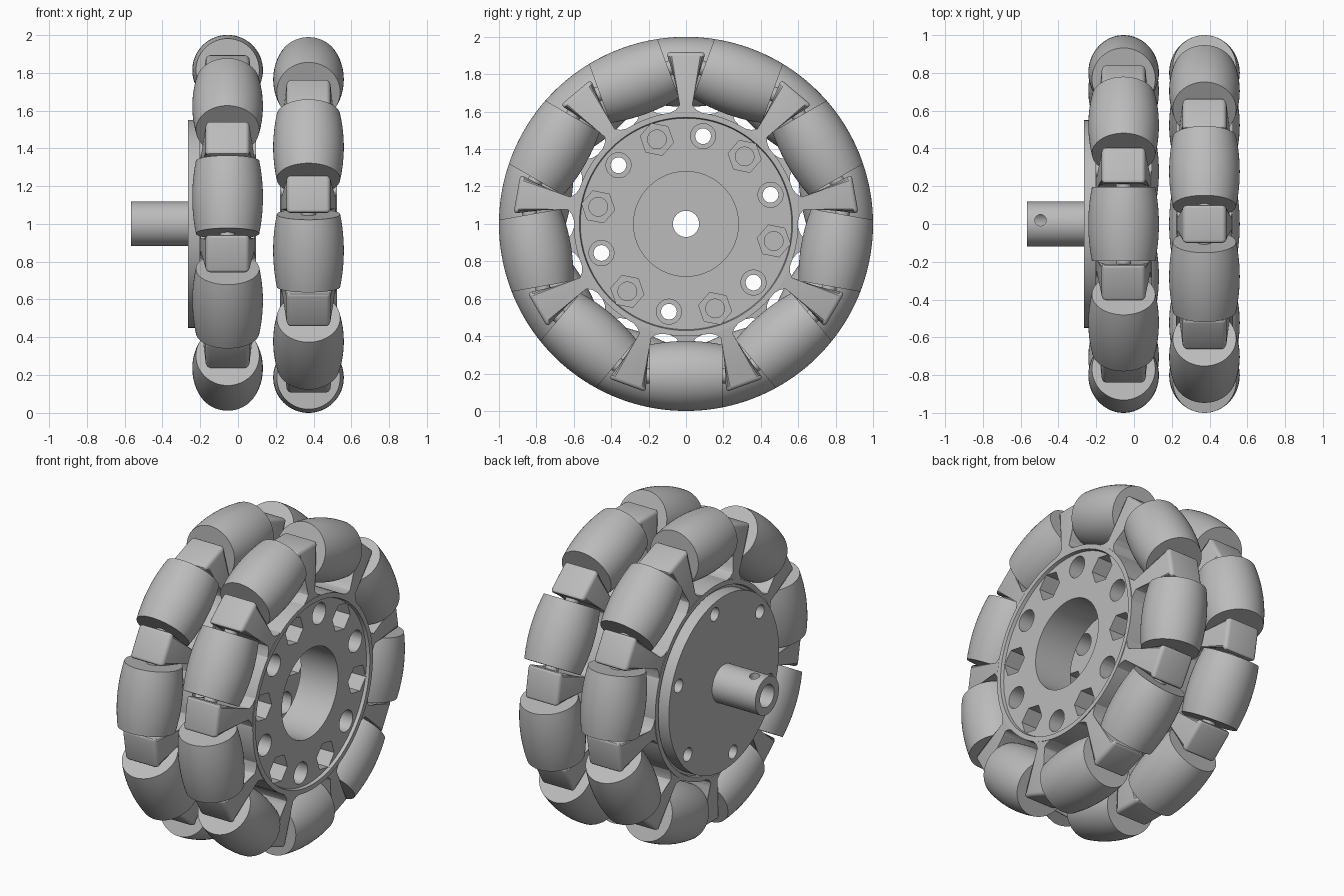
import bpy, bmesh
from math import pi, sin, cos, radians, sqrt
from mathutils import Matrix, Vector

cube = bpy.data.objects.get("Cube")
if cube:
    bpy.data.objects.remove(cube)

grey = bpy.data.materials.new("plain grey")
grey.use_nodes = True
GREY = (0.5, 0.5, 0.5, 1)
grey.diffuse_color = GREY
grey.node_tree.nodes["Principled BSDF"].inputs["Base Color"].default_value = GREY

CENTRE = Matrix.Translation((0, 0, 1))
RIM, COUNT, STEP = 0.6, 9, radians(40)
AXLE_R, ROLLER_R, ROLLER_HALF = 0.813, 0.187, 0.195


def finish(bm, name, matrix=Matrix(), smooth=True):
    bmesh.ops.remove_doubles(bm, verts=bm.verts, dist=1e-5)
    bmesh.ops.recalc_face_normals(bm, faces=bm.faces)
    mesh = bpy.data.meshes.new(name)
    bm.to_mesh(mesh)
    bm.free()
    mesh.materials.append(grey)
    ob = bpy.data.objects.new(name, mesh)
    bpy.context.collection.objects.link(ob)
    ob.matrix_world = matrix
    return ob


def lathe(name, profile, matrix, closed=True, steps=96):
    """Turn a profile of (radius, x) points around the x axis."""
    bm = bmesh.new()
    vs = [bm.verts.new((x, 0, r)) for r, x in profile]
    pairs = list(zip(vs, vs[1:])) + ([(vs[-1], vs[0])] if closed else [])
    edges = [bm.edges.new(p) for p in pairs]
    bmesh.ops.spin(bm, geom=vs + edges, cent=(0, 0, 0), axis=(1, 0, 0),
                   angle=2 * pi, steps=steps, use_merge=True)
    return finish(bm, name, matrix)


def add_rod(bm, r, x0, x1, y=0, z=0, sides=32, turn=0.0):
    """Cylinder or prism along x, added to a mesh under construction."""
    m = (Matrix.Translation(((x0 + x1) / 2, y, z)) @ Matrix.Rotation(turn, 4, 'X')
         @ Matrix.Rotation(pi / 2, 4, 'Y'))
    bmesh.ops.create_cone(bm, cap_ends=True, segments=sides, radius1=r,
                          radius2=r, depth=x1 - x0, matrix=m)


def bolt_circle(bm, r, x0, x1, start, sides=32):
    for k in range(6):
        a = radians(start + 60 * k)
        add_rod(bm, r, x0, x1, 0.478 * cos(a), 0.478 * sin(a), sides, a)


def cut(ob, *cutters):
    for c in cutters:
        mod = ob.modifiers.new("cut", 'BOOLEAN')
        mod.operation, mod.solver, mod.object = 'DIFFERENCE', 'EXACT', c
        c.hide_render = True
    bpy.context.view_layer.update()
    deps = bpy.context.evaluated_depsgraph_get()
    mesh = bpy.data.meshes.new_from_object(ob.evaluated_get(deps))
    ob.modifiers.clear()
    ob.data = mesh
    for c in cutters:
        bpy.data.objects.remove(c)


def roller(name, matrix):
    """Barrel whose side follows the wheel's outer circle."""
    n = 12
    xs = [ROLLER_HALF * (2 * i / n - 1) for i in range(n + 1)]
    prof = [(sqrt(1 - x * x) - AXLE_R, x) for x in xs]
    prof = [(0, -ROLLER_HALF)] + prof + [(0, ROLLER_HALF)]
    return lathe(name, prof, matrix, closed=False, steps=64)


def spoke(name, matrix):
    """Flared block that carries the roller axles, thinner at its tip."""
    right = [(0.11, 0.58), (0.055, 0.61), (0.034, 0.635), (0.028, 0.67), (0.106, 0.918)]
    outline = right + [(-u, r) for u, r in reversed(right)]
    bm = bmesh.new()
    rings = []
    for s in (-1, 1):
        rings.append([bm.verts.new((s * (0.148 - 0.1 * (r - 0.58)), u, r)) for u, r in outline])
        bm.faces.new(rings[-1])
    n = len(outline)
    for i in range(n):
        j = (i + 1) % n
        bm.faces.new((rings[0][i], rings[0][j], rings[1][j], rings[1][i]))
    tip = [e for e in bm.edges if any(v.co.z > 0.9 for v in e.verts)]
    bmesh.ops.bevel(bm, geom=tip, offset=0.022, segments=4, profile=0.5, affect='EDGES')
    return finish(bm, name, matrix)


def wheel(label, x, turn):
    base = CENTRE @ Matrix.Translation((x, 0, 0))
    # hub disc with a raised rim
    half = [(0.28, 0.13), (0.565, 0.13), (0.57, 0.15), (RIM, 0.15)]
    hub = lathe(label + "_hub", half + [(r, -h) for r, h in reversed(half)], base)
    bm = bmesh.new()
    bolt_circle(bm, 0.067, -0.3, 0.3, 19)
    bolt_circle(bm, 0.05, -0.3, 0.3, 49)
    holes = finish(bm, "hole_cutter", base)
    bm = bmesh.new()
    bolt_circle(bm, 0.09, -0.03, 0.3, 49, sides=6)
    pockets = finish(bm, "pocket_cutter", base)
    cut(hub, holes, pockets)
    # spokes, rollers and axle pins
    for k in range(COUNT):
        at_spoke = base @ Matrix.Rotation(turn + k * STEP, 4, 'X')
        spoke(f"{label}_spoke_{k + 1}", at_spoke)
        at_roller = (base @ Matrix.Rotation(turn + (k + 0.5) * STEP, 4, 'X')
                     @ Matrix.Translation((0, 0, AXLE_R)) @ Matrix.Rotation(pi / 2, 4, 'Z'))
        roller(f"{label}_roller_{k + 1}", at_roller)
        bm = bmesh.new()
        add_rod(bm, 0.04, -0.23, 0.23, sides=20)
        finish(bm, f"{label}_axle_{k + 1}", at_roller)


wheel("right_wheel", -0.055, pi)
wheel("left_wheel", 0.373, 0.0)

# mounting plate and hollow shaft, turned as one piece
shaft = lathe("plate_and_shaft", [(0.07, -0.185), (0.55, -0.185), (0.55, -0.265),
                                  (0.118, -0.265), (0.118, -0.567), (0.07, -0.567)], CENTRE)
bm = bmesh.new()
bolt_circle(bm, 0.042, -0.3, -0.1, 19)
bolts = finish(bm, "bolt_cutter", CENTRE)
bm = bmesh.new()
add_rod(bm, 0.03, 0, 0.2)
pin = finish(bm, "pin_cutter", CENTRE @ Matrix.Translation((-0.495, 0.02, 0))
             @ Matrix.Rotation(-pi / 2, 4, 'Y'))
cut(shaft, bolts, pin)

# smooth curved faces, keep sharp edges
bpy.ops.object.select_all(action='DESELECT')
for ob in bpy.context.collection.objects:
    if ob.type == 'MESH' and ob.data.materials and ob.data.materials[0] == grey:
        ob.select_set(True)
        bpy.context.view_layer.objects.active = ob
bpy.ops.object.shade_smooth_by_angle(angle=radians(30))
